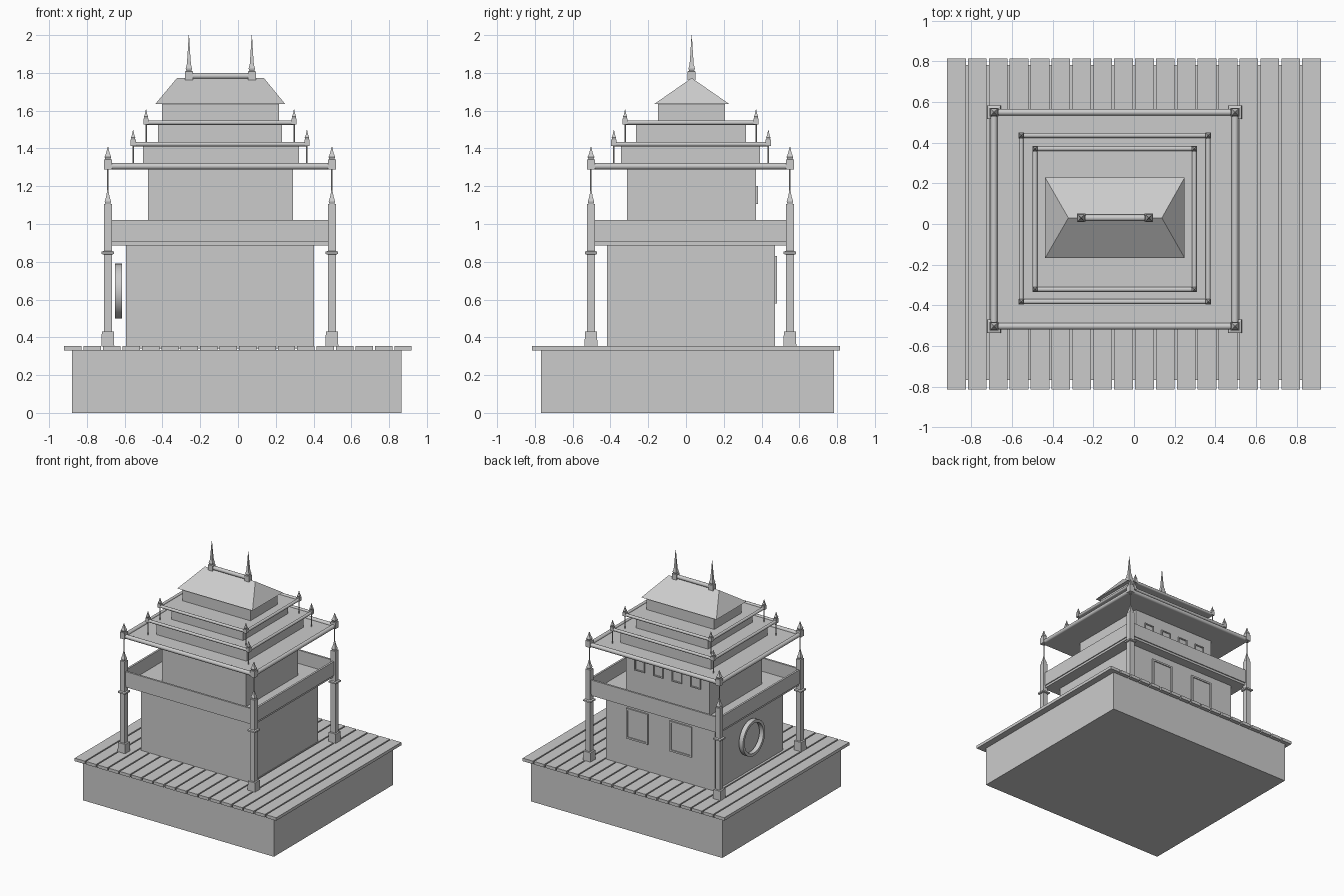
import bpy, bmesh, math
from mathutils import Matrix, Vector

if "Cube" in bpy.data.objects:
    bpy.data.objects.remove(bpy.data.objects["Cube"])

stone = bpy.data.materials.new("plain_grey")
stone.diffuse_color = (0.6, 0.6, 0.6, 1)
stone.use_nodes = True
stone.node_tree.nodes["Principled BSDF"].inputs["Base Color"].default_value = stone.diffuse_color


def finish(bm, name, smooth=False):
    bmesh.ops.recalc_face_normals(bm, faces=bm.faces)
    me = bpy.data.meshes.new(name)
    bm.to_mesh(me)
    bm.free()
    me.materials.append(stone)
    ob = bpy.data.objects.new(name, me)
    bpy.context.collection.objects.link(ob)
    if smooth:
        bpy.ops.object.select_all(action='DESELECT')
        ob.select_set(True)
        bpy.context.view_layer.objects.active = ob
        bpy.ops.object.shade_smooth_by_angle(angle=math.radians(40))
    return ob


def add_box(bm, x0, x1, y0, y1, z0, z1):
    m = Matrix.Translation(((x0 + x1) / 2, (y0 + y1) / 2, (z0 + z1) / 2))
    bmesh.ops.create_cube(bm, size=1, matrix=m @ Matrix.Diagonal((x1 - x0, y1 - y0, z1 - z0, 1)))


def box(name, *dims):
    bm = bmesh.new()
    add_box(bm, *dims)
    return finish(bm, name)


def add_rod(bm, a, b, r, n=12):
    a, b = Vector(a), Vector(b)
    d = b - a
    m = Matrix.Translation((a + b) / 2) @ d.to_track_quat('Z', 'Y').to_matrix().to_4x4()
    bmesh.ops.create_cone(bm, cap_ends=True, segments=n, radius1=r, radius2=r,
                          depth=d.length, matrix=m)


def add_square_stack(bm, x, y, profile):
    """Square tower through (half width, height) levels."""
    rings = [[bm.verts.new((x + sx * w, y + sy * w, z))
              for sx, sy in ((-1, -1), (1, -1), (1, 1), (-1, 1))] for w, z in profile]
    for a, b in zip(rings, rings[1:]):
        for i in range(4):
            j = (i + 1) % 4
            bm.faces.new((a[i], a[j], b[j], b[i]))
    bm.faces.new(rings[0])
    bm.faces.new(rings[-1])


# Plinth and deck planks
box("plinth", -0.88, 0.865, -0.767, 0.783, 0, 0.332)
deck = bmesh.new()
for i in range(18):
    x = -0.92 + i * 0.1028
    add_box(deck, x, x + 0.092, -0.815, 0.815, 0.33, 0.355)
finish(deck, "deck_planks")

# Stacked storeys
box("ground_storey", -0.593, 0.402, -0.418, 0.471, 0.34, 0.89)
box("upper_storey", -0.476, 0.29, -0.312, 0.371, 0.90, 1.295)
box("second_tier_wall", -0.503, 0.323, -0.344, 0.392, 1.30, 1.42)
box("third_tier_wall", -0.423, 0.233, -0.265, 0.317, 1.42, 1.535)
box("top_wall", -0.402, 0.217, -0.148, 0.206, 1.53, 1.64)

# Balcony floor and parapet
X0, X1, Y0, Y1 = -0.689, 0.497, -0.503, 0.55
box("balcony_floor", X0, X1, Y0, Y1, 0.887, 0.91)
bm = bmesh.new()
t = 0.008
for y in (Y0, Y1):
    add_box(bm, X0, X1, y - t, y + t, 0.905, 1.02)
for x in (X0, X1):
    add_box(bm, x - t, x + t, Y0, Y1, 0.905, 1.02)
finish(bm, "balcony_parapet")

# Corner posts with foot, collar and pointed cap
bm = bmesh.new()
for x in (X0, X1):
    for y in (Y0, Y1):
        add_square_stack(bm, x, y, [
            (0.034, 0.352), (0.032, 0.43), (0.021, 0.432), (0.021, 0.838), (0.033, 0.841),
            (0.033, 0.853), (0.021, 0.857), (0.021, 1.105), (0.013, 1.107), (0.017, 1.12),
            (0.009, 1.145), (0.003, 1.18)])
finish(bm, "corner_posts")


# Tier roofs: thin slab, round edge rails, corner finials and hanging rods
def tier(name, x0, x1, y0, y1, z, r, w, top, rod_bottom):
    box(name + "_slab", x0, x1, y0, y1, z - r, z)
    rails, tips, rods = bmesh.new(), bmesh.new(), bmesh.new()
    for y in (y0, y1):
        add_rod(rails, (x0, y, z), (x1, y, z), r)
    for x in (x0, x1):
        add_rod(rails, (x, y0, z), (x, y1, z), r)
        for y in (y0, y1):
            b = z + w * 1.7
            h = top - b
            add_square_stack(tips, x, y, [
                (w, z - w * 0.8), (w, b), (w * 0.6, b), (w * 0.85, b + h * 0.2),
                (w * 0.45, b + h * 0.5), (w * 0.1, top)])
            add_rod(rods, (x, y, rod_bottom), (x, y, z), 0.004, 8)
    finish(rails, name + "_rails", True)
    finish(tips, name + "_finials")
    finish(rods, name + "_rods", True)


tier("first_roof", X0, X1, Y0, Y1, 1.306, 0.017, 0.021, 1.407, 1.17)
tier("second_roof", -0.555, 0.365, -0.382, 0.436, 1.423, 0.012, 0.014, 1.497, 1.306)
tier("third_roof", -0.487, 0.297, -0.322, 0.371, 1.537, 0.012, 0.013, 1.605, 1.423)

# Hipped top roof
bm = bmesh.new()
e = [bm.verts.new((x, y, 1.636)) for x, y in
     ((-0.437, -0.167), (0.249, -0.167), (0.249, 0.228), (-0.437, 0.228))]
a, b = bm.verts.new((-0.323, 0.03, 1.773)), bm.verts.new((0.137, 0.03, 1.773))
for f in ((e[0], e[1], b, a), (e[1], e[2], b), (e[2], e[3], a, b), (e[3], e[0], a), e):
    bm.faces.new(f)
finish(bm, "hipped_roof")

# Ridge rail and spires
bm = bmesh.new()
add_rod(bm, (-0.26, 0.03, 1.784), (0.073, 0.03, 1.784), 0.016)
finish(bm, "ridge_rail", True)
bm = bmesh.new()
for x in (-0.26, 0.073):
    add_square_stack(bm, x, 0.03, [
        (0.021, 1.763), (0.021, 1.808), (0.013, 1.81), (0.017, 1.823),
        (0.011, 1.845), (0.007, 1.90), (0.001, 2.0)])
finish(bm, "ridge_spires")


# Framed windows on the back walls
def windows(name, xs, half, z0, z1, y, bar):
    bm = bmesh.new()
    for x in xs:
        l, r = x - half, x + half
        for d in ((l, l + bar, z0, z1), (r - bar, r, z0, z1),
                  (l, r, z0, z0 + bar), (l, r, z1 - bar, z1)):
            add_box(bm, d[0], d[1], y - 0.01, y + 0.011, d[2], d[3])
        add_box(bm, l, r, y - 0.01, y + 0.003, z0, z1)
    finish(bm, name)


windows("ground_windows", (0.112, -0.286), 0.1, 0.58, 0.83, 0.471, 0.014)
windows("upper_windows", [-0.35 + 0.17 * i for i in range(4)], 0.045, 1.105, 1.2, 0.371, 0.009)

# Round window ring on the left side
bm = bmesh.new()
n = 40
rings = []
for i in range(n):
    c, s = math.cos(2 * math.pi * i / n), math.sin(2 * math.pi * i / n)
    rings.append([bm.verts.new((x, 0.042 + r * c, 0.645 + r * s)) for x, r in
                  ((-0.614, 0.145), (-0.651, 0.145), (-0.651, 0.122), (-0.614, 0.122))])
for i in range(n):
    p, q = rings[i], rings[(i + 1) % n]
    for k in range(4):
        m = (k + 1) % 4
        bm.faces.new((p[k], p[m], q[m], q[k]))
finish(bm, "round_window_ring", True)
